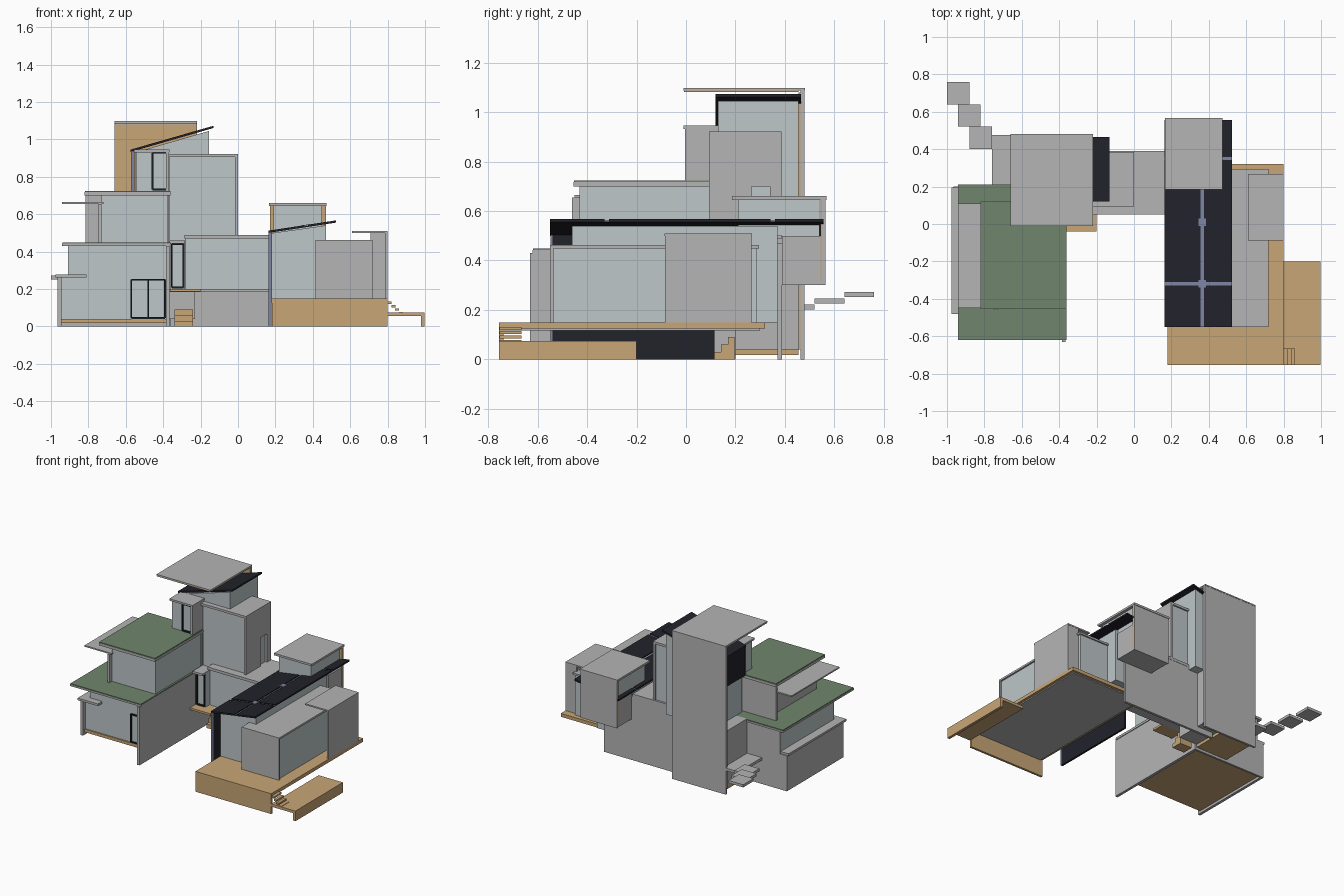
import bpy, bmesh

cube = bpy.data.objects.get("Cube")
if cube:
    bpy.data.objects.remove(cube, do_unlink=True)


def material(name, rgb):
    m = bpy.data.materials.new(name)
    m.use_nodes = True
    m.diffuse_color = (*rgb, 1)
    m.node_tree.nodes["Principled BSDF"].inputs["Base Color"].default_value = (*rgb, 1)
    return m


concrete = material("concrete", (.46, .46, .46))
glass = material("pale glass", (.51, .57, .58))
wood = material("wood", (.58, .38, .18))
green = material("roof grass", (.16, .24, .15))
dark = material("dark panel", (.016, .016, .024))
steel = material("blue steel", (.2, .23, .35))
black = material("black frame", (.01, .013, .016))


def prism(name, mat, profile, y0, y1):
    """Extrude an xz profile along y."""
    bm = bmesh.new()
    face = bm.faces.new([bm.verts.new((x, y0, z)) for x, z in profile])
    out = bmesh.ops.extrude_face_region(bm, geom=[face])
    for v in out["geom"]:
        if isinstance(v, bmesh.types.BMVert):
            v.co.y = y1
    bmesh.ops.recalc_face_normals(bm, faces=bm.faces)
    mesh = bpy.data.meshes.new(name)
    bm.to_mesh(mesh)
    bm.free()
    mesh.materials.append(mat)
    obj = bpy.data.objects.new(name, mesh)
    bpy.context.collection.objects.link(obj)
    return obj


def box(name, mat, x, y, z):
    return prism(name, mat, [(x[0], z[0]), (x[1], z[0]), (x[1], z[1]), (x[0], z[1])], *y)


def frame(name, x, z, y, panes=1, w=.009):
    """Black door frame facing the front."""
    for i in range(panes + 1):
        c = x[0] + (x[1] - x[0]) * i / panes
        box(f"{name}_post_{i}", black, (c - w / 2, c + w / 2), (y - .012, y), z)
    for i, c in enumerate(z):
        box(f"{name}_rail_{i}", black, x, (y - .011, y), (c - w / 2, c + w / 2))


def solar_roof(name, a, b, y, x_cuts, y_cuts, gap=.009, t=.012):
    """Sloped roof of dark panels with steel strips in the gaps."""
    slope = (b[1] - a[1]) / (b[0] - a[0])

    def slab(part, mat, x0, x1, y0, y1, top, thick):
        p = [(x0, a[1] + slope * (x0 - a[0]) + top), (x1, a[1] + slope * (x1 - a[0]) + top)]
        prism(part, mat, p + [(x, z - thick) for x, z in reversed(p)], y0, y1)

    slab(name + "_underside", dark, a[0], b[0], *y, -t * .7, t * .3)
    xs, ys = [a[0], *x_cuts, b[0]], [y[0], *y_cuts, y[1]]
    for i in range(len(xs) - 1):
        for j in range(len(ys) - 1):
            slab(f"{name}_panel_{i}_{j}", dark, xs[i] + gap * (i > 0), xs[i + 1] - gap * (i < len(xs) - 2),
                 ys[j] + gap * (j > 0), ys[j + 1] - gap * (j < len(ys) - 2), 0, t * .7)
    for c in x_cuts:
        slab(name + "_long_strip", steel, c - gap, c + gap, *y, -t * .55, t * .2)
    for c in y_cuts:
        slab(name + "_cross_strip", steel, a[0], b[0], c - gap, c + gap, -t * .5, t * .2)
    for xc in x_cuts:
        for c in (.01, -.32):
            slab(name + "_hub", steel, xc - .02, xc + .02, c - .02, c + .02, .001, .004)


# Left wing, lower storey
box("left_wing_floor", wood, (-.95, -.38), (-.44, .2), (.018, .04))
box("left_wing_base", wood, (-.64, -.38), (.2, .455), (.018, .04))
box("left_wing_glass_low", glass, (-.945, -.385), (-.43, .185), (.04, .262))
box("left_wing_glass_high", glass, (-.91, -.385), (-.43, .185), (.26, .43))
box("left_wing_party_wall", concrete, (-.385, -.365), (-.63, .2), (0, .43))
box("left_wing_outer_wall", concrete, (-.965, -.945), (-.46, .2), (0, .262))
box("left_wing_back_wall", concrete, (-.91, -.385), (.185, .2), (0, .43))
box("left_wing_back_low", concrete, (-.945, -.91), (.185, .2), (0, .262))
box("left_wing_ledge", concrete, (-.975, -.81), (-.48, .195), (.262, .278))
box("lower_roof", concrete, (-.94, -.36), (-.62, .21), (.43, .442))
box("lower_roof_grass", green, (-.938, -.362), (-.618, .208), (.442, .448))
frame("garden_door", (-.57, -.39), (.045, .25), -.43, 2)

# Left wing, upper storey
box("upper_glass", glass, (-.73, -.375), (-.43, .095), (.448, .7))
box("upper_side_wall", concrete, (-.745, -.73), (-.46, .095), (.448, .655))
box("upper_back_wall", concrete, (-.815, -.37), (.095, .112), (.448, .7))
box("upper_awning", concrete, (-.94, -.72), (-.45, .11), (.655, .665))
box("upper_roof", concrete, (-.82, -.36), (-.455, .12), (.7, .718))
box("upper_roof_grass", green, (-.818, -.362), (-.453, .118), (.718, .724))

# Rear tower
box("tower_back_wall", concrete, (-.66, -.22), (.462, .478), (0, 1.088))
box("tower_wood_lining", wood, (-.658, -.222), (.455, .462), (.04, 1.08))
box("tower_roof", concrete, (-.66, -.22), (-.01, .48), (1.088, 1.097))
box("tower_roof_soffit", wood, (-.658, -.222), (-.008, .455), (1.082, 1.088))
prism("tower_glass", glass, [(-.55, .45), (-.155, .45), (-.155, 1.045), (-.55, .93)], .13, .455)
box("tower_lower_room", concrete, (-.64, -.23), (.2, .454), (.04, .45))
box("tower_dark_side", dark, (-.57, -.555), (.125, .45), (.72, .935))
box("tower_side_trim", steel, (-.572, -.553), (.118, .125), (.72, .935))
solar_roof("tower_solar", (-.575, .945), (-.13, 1.073), (.12, .465), [], [])

# Balcony room in front of the tower
box("balcony_glass", glass, (-.545, -.385), (.01, .13), (.724, .93))
box("balcony_side_wall", concrete, (-.385, -.368), (-.005, .13), (.72, .932))
box("balcony_roof", concrete, (-.555, -.365), (-.01, .13), (.931, .945))
frame("balcony_door", (-.457, -.379), (.732, .928), .01)

# Central stair block
box("centre_glass", glass, (-.365, -.016), (.11, .375), (.45, .905))
box("centre_side_front", concrete, (-.016, 0), (.093, .265), (.49, .906))
box("centre_side_back", concrete, (-.016, 0), (.34, .386), (.49, .906))
box("centre_side_lintel", concrete, (-.016, 0), (.265, .34), (.7, .906))
box("centre_roof", concrete, (-.368, 0), (.093, .386), (.905, .922))

# Link between the wings
box("link_back_wall", concrete, (-.36, .4), (.37, .388), (0, .47))
box("link_floor", concrete, (-.365, .165), (.06, .37), (.185, .2))
box("link_glass", glass, (-.28, .164), (.075, .37), (.2, .47))
box("link_roof", concrete, (-.285, .165), (.05, .39), (.47, .49))
box("entry_glass", glass, (-.36, -.285), (.03, .2), (.2, .444))
box("entry_roof", concrete, (-.365, -.283), (-.01, .2), (.444, .46))
box("entry_landing", wood, (-.364, -.2), (-.04, .06), (.186, .201))
frame("entry_door", (-.354, -.291), (.208, .44), .03)
for i in range(3):
    box(f"under_stair_{i}", wood, (-.34, -.24), (.115 + .027 * i, .142 + .027 * i), (0, .03 + .03 * i))

# Rear garden steps
box("garden_landing", concrete, (-.76, -.64), (.2, .475), (.175, .195))
for i in range(3):
    x, y, z = -.88 - .06 * i, .4 + .12 * i, .202 + .025 * i
    box(f"garden_step_{i}", concrete, (x, x + .12), (y, y + .12), (z, z + .02))

# Right wing deck
box("deck", wood, (.18, .8), (-.755, .32), (.125, .15))
box("deck_soffit", concrete, (.2, .78), (-.735, .3), (.117, .125))
box("deck_front_skirt", wood, (.181, .8), (-.755, -.738), (0, .125))
box("low_deck", wood, (.8, .998), (-.755, -.2), (.055, .075))
box("low_deck_skirt", wood, (.978, .998), (-.755, -.2), (0, .055))
for i in range(4):
    x, z = .8 + .02 * i, .132 - .018 * i
    box(f"deck_step_{i}", wood, (x, x + .022), (-.753, -.665), (z - .012, z))

# Right wing main hall under the sloped solar roof
prism("hall_glass", glass, [(.181, .15), (.47, .15), (.47, .54), (.181, .499)], -.46, .37)
box("hall_dark_wall", dark, (.165, .18), (-.54, .115), (0, .505))
box("hall_front_trim", steel, (.164, .181), (-.548, -.54), (0, .505))
solar_roof("hall_solar", (.163, .512), (.525, .567), (-.55, .555), [.365], [-.32, .35])

# Right wing side rooms
box("side_room_front", concrete, (.415, .72), (-.55, -.535), (.15, .448))
box("side_room_inner_wall", concrete, (.415, .43), (-.535, -.46), (.15, .448))
box("side_room_glass", glass, (.43, .708), (-.535, .285), (.15, .448))
box("side_room_roof", concrete, (.415, .72), (-.55, .295), (.448, .462))
box("porch_wall", concrete, (.787, .8), (-.085, .265), (.15, .5))
box("porch_roof", concrete, (.61, .8), (-.087, .267), (.5, .51))
box("porch_back_wall", concrete, (.708, .787), (.25, .265), (.15, .5))

# Raised rear room
box("rear_room_floor", concrete, (.175, .468), (.388, .562), (.3, .315))
box("rear_room_back", concrete, (.17, .47), (.55, .563), (.3, .645))
box("rear_room_lining", wood, (.172, .469), (.543, .55), (.315, .645))
for name, x in (("left", .455), ("right", .172)):
    box(f"rear_room_{name}_parapet", concrete, (x, x + .013), (.388, .543), (.315, .5))
box("rear_room_glass", glass, (.19, .45), (.21, .54), (.5, .645))
box("rear_room_roof", concrete, (.165, .472), (.185, .567), (.645, .66))
